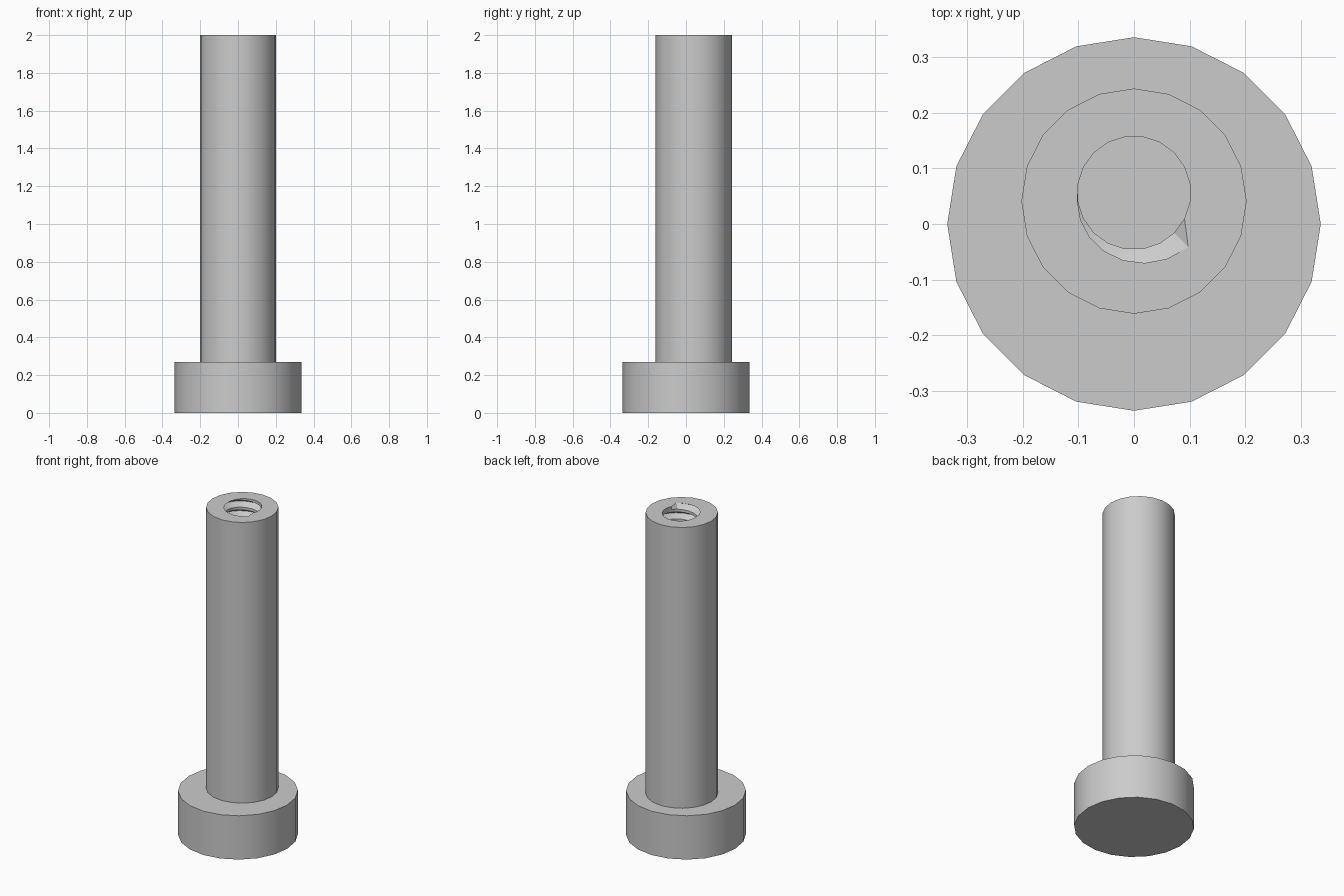
import bpy, bmesh, math

cube = bpy.data.objects.get("Cube")
if cube:
    bpy.data.objects.remove(cube)

SIDES = 20
TOP, BASE_TOP, FLOOR = 2.0, 0.27, 1.0
SHAFT_R, SHAFT_Y = 0.202, 0.041
HOLE_R, HOLE_Y = 0.1016, 0.056
PITCH, GROOVE, HALF = 0.06, 0.036, 0.36   # thread pitch, depth, half width in turns
STEPS = (0, HALF, 1 - HALF)               # rows in one turn of thread

grey = bpy.data.materials.new("light grey")
grey.use_nodes = True
grey.diffuse_color = (0.6, 0.6, 0.6, 1)
grey.node_tree.nodes["Principled BSDF"].inputs["Base Color"].default_value = grey.diffuse_color


def polar(radius, angle, y, z):
    return (radius * math.cos(angle), y + radius * math.sin(angle), z)


def finish(bm, name):
    """Weld the mesh, make it an object, and shade it smooth with sharp edges."""
    bmesh.ops.remove_doubles(bm, verts=bm.verts, dist=1e-5)
    bmesh.ops.recalc_face_normals(bm, faces=bm.faces)
    mesh = bpy.data.meshes.new(name)
    bm.to_mesh(mesh)
    bm.free()
    mesh.materials.append(grey)
    obj = bpy.data.objects.new(name, mesh)
    bpy.context.collection.objects.link(obj)
    bpy.ops.object.select_all(action="DESELECT")
    obj.select_set(True)
    bpy.context.view_layer.objects.active = obj
    bpy.ops.object.shade_smooth_by_angle(angle=math.radians(30))
    return obj


def thread_point(col, row, angle):
    """Point on the threaded wall; the helix drops one pitch per turn."""
    turn, step = divmod(row, len(STEPS))
    z = TOP - PITCH * (turn + STEPS[step] + col / SIDES)
    z = min(TOP, max(FLOOR, z))
    t = (TOP - z) / PITCH - col / SIDES
    distance = abs(t - max(0, round(t)))
    radius = HOLE_R + GROOVE * max(0, 1 - distance / HALF)
    return polar(radius, angle, HOLE_Y, z)


def column(col, first_row, last_row):
    """One strip from the shaft foot, over the rim and down the hole."""
    angle = math.radians(315) - math.tau * col / SIDES
    outer = angle - math.pi / SIDES
    points = [(0, SHAFT_Y, BASE_TOP),
              polar(SHAFT_R, outer, SHAFT_Y, BASE_TOP),
              polar(SHAFT_R, outer, SHAFT_Y, TOP)]
    points += [thread_point(col, r, angle) for r in range(first_row, last_row)]
    return points + [(0, HOLE_Y, FLOOR)]


# Base disc
bm = bmesh.new()
bmesh.ops.create_cone(bm, cap_ends=True, segments=SIDES, radius1=0.335,
                      radius2=0.335, depth=BASE_TOP)
bmesh.ops.translate(bm, verts=bm.verts, vec=(0, 0, BASE_TOP / 2))
finish(bm, "base_disc")

# Shaft with threaded hole; the closing column is the first, one turn lower
n = len(STEPS)
rows = n * (math.ceil((TOP - FLOOR) / PITCH) + 1)
columns = [column(c, -n, rows) for c in range(SIDES)]
columns.append(column(0, 0, rows + n))
bm = bmesh.new()
grid = [[bm.verts.new(p) for p in points] for points in columns]
for a, b in zip(grid, grid[1:]):
    for i in range(len(a) - 1):
        bm.faces.new((a[i], b[i], b[i + 1], a[i + 1]))
finish(bm, "threaded_shaft")
